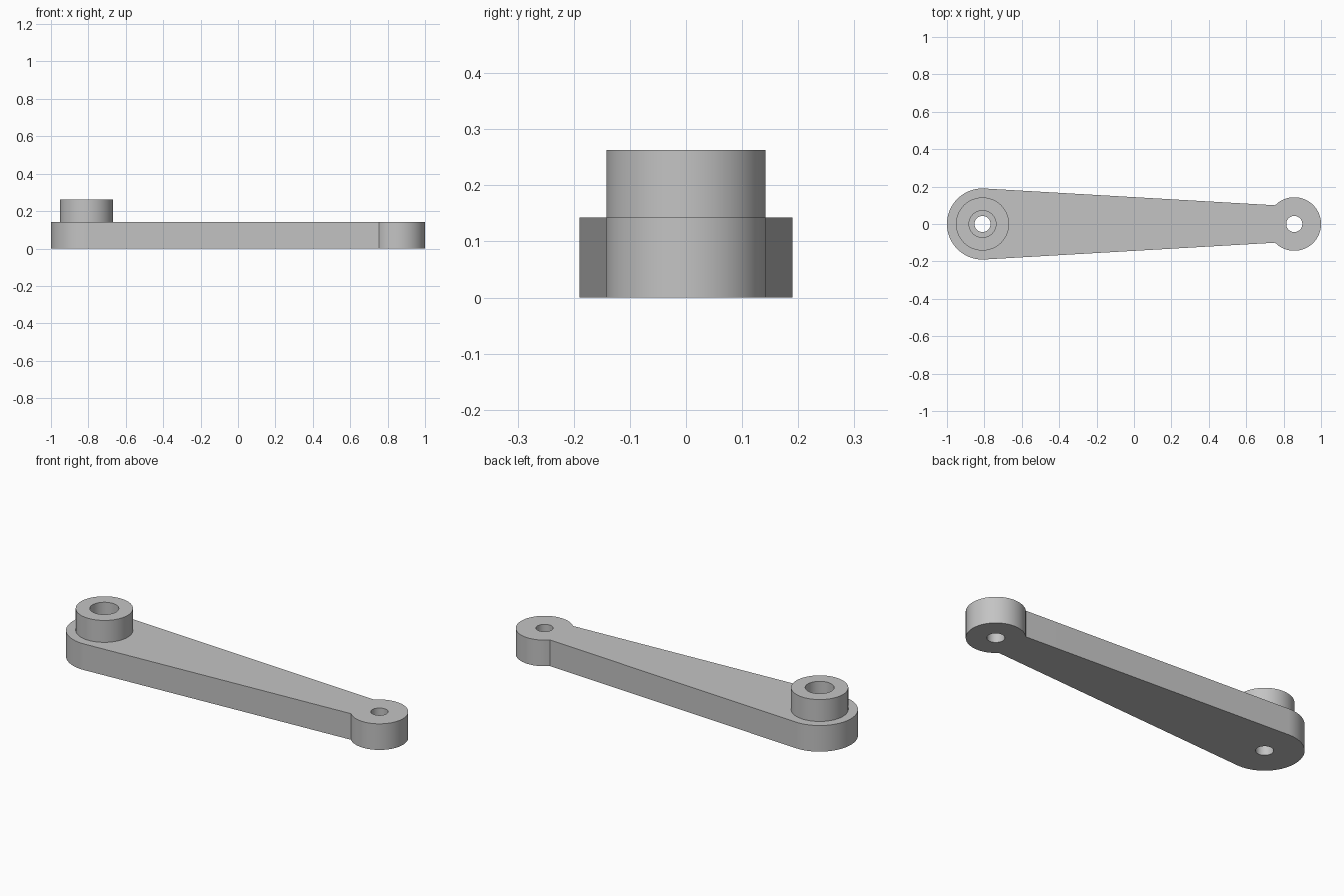
import bpy, bmesh
from math import sin, cos, radians

cube = bpy.data.objects.get("Cube")
if cube:
    bpy.data.objects.remove(cube, do_unlink=True)

HUB_X, HUB_R = -0.81, 0.19
TIP_X, TIP_R = 0.857, 0.143
PLATE_H, BOSS_TOP = 0.143, 0.263
BOSS_R, BORE_R, HOLE_R = 0.142, 0.072, 0.043

grey = bpy.data.materials.new("plain grey")
grey.use_nodes = True
colour = (0.55, 0.55, 0.55, 1)
grey.diffuse_color = colour
grey.node_tree.nodes["Principled BSDF"].inputs["Base Color"].default_value = colour


def arc(cx, r, start, end, steps):
    angles = [radians(start + (end - start) * i / steps) for i in range(steps + 1)]
    return [(cx + r * cos(a), r * sin(a)) for a in angles]


def prism(name, outline, bottom, top):
    """Extrude a flat outline into a solid."""
    bm = bmesh.new()
    base = bm.faces.new([bm.verts.new((x, y, bottom)) for x, y in outline])
    result = bmesh.ops.extrude_face_region(bm, geom=[base])
    moved = [v for v in result["geom"] if isinstance(v, bmesh.types.BMVert)]
    bmesh.ops.translate(bm, verts=moved, vec=(0, 0, top - bottom))
    bmesh.ops.recalc_face_normals(bm, faces=bm.faces)
    mesh = bpy.data.meshes.new(name)
    bm.to_mesh(mesh)
    bm.free()
    mesh.materials.append(grey)
    obj = bpy.data.objects.new(name, mesh)
    bpy.context.collection.objects.link(obj)
    return obj


def activate(obj):
    bpy.ops.object.select_all(action="DESELECT")
    obj.select_set(True)
    bpy.context.view_layer.objects.active = obj


def drill(obj, x, r):
    """Cut a vertical round hole right through."""
    cutter = prism("hole_cutter", arc(x, r, 0, 360, 48)[:-1], -0.1, 0.5)
    cutter.hide_render = True
    mod = obj.modifiers.new("hole", "BOOLEAN")
    mod.operation, mod.solver, mod.object = "DIFFERENCE", "EXACT", cutter
    activate(obj)
    bpy.ops.object.modifier_apply(modifier=mod.name)
    bpy.data.objects.remove(cutter, do_unlink=True)


# Tapered arm with a wide hub end and a round tip
outline = arc(TIP_X, TIP_R, -135.6, 135.6, 72) + arc(HUB_X, HUB_R, 86.7, 273.3, 60)
arm = prism("lever_arm", outline, 0, PLATE_H)
drill(arm, HUB_X, HOLE_R)
drill(arm, TIP_X, HOLE_R)

# Raised collar whose wide bore ends at the arm
boss = prism("hub_collar", arc(HUB_X, BOSS_R, 0, 360, 96)[:-1], PLATE_H - 0.01, BOSS_TOP)
drill(boss, HUB_X, BORE_R)

for obj in (arm, boss):
    activate(obj)
    bpy.ops.object.shade_smooth_by_angle(angle=radians(30))
